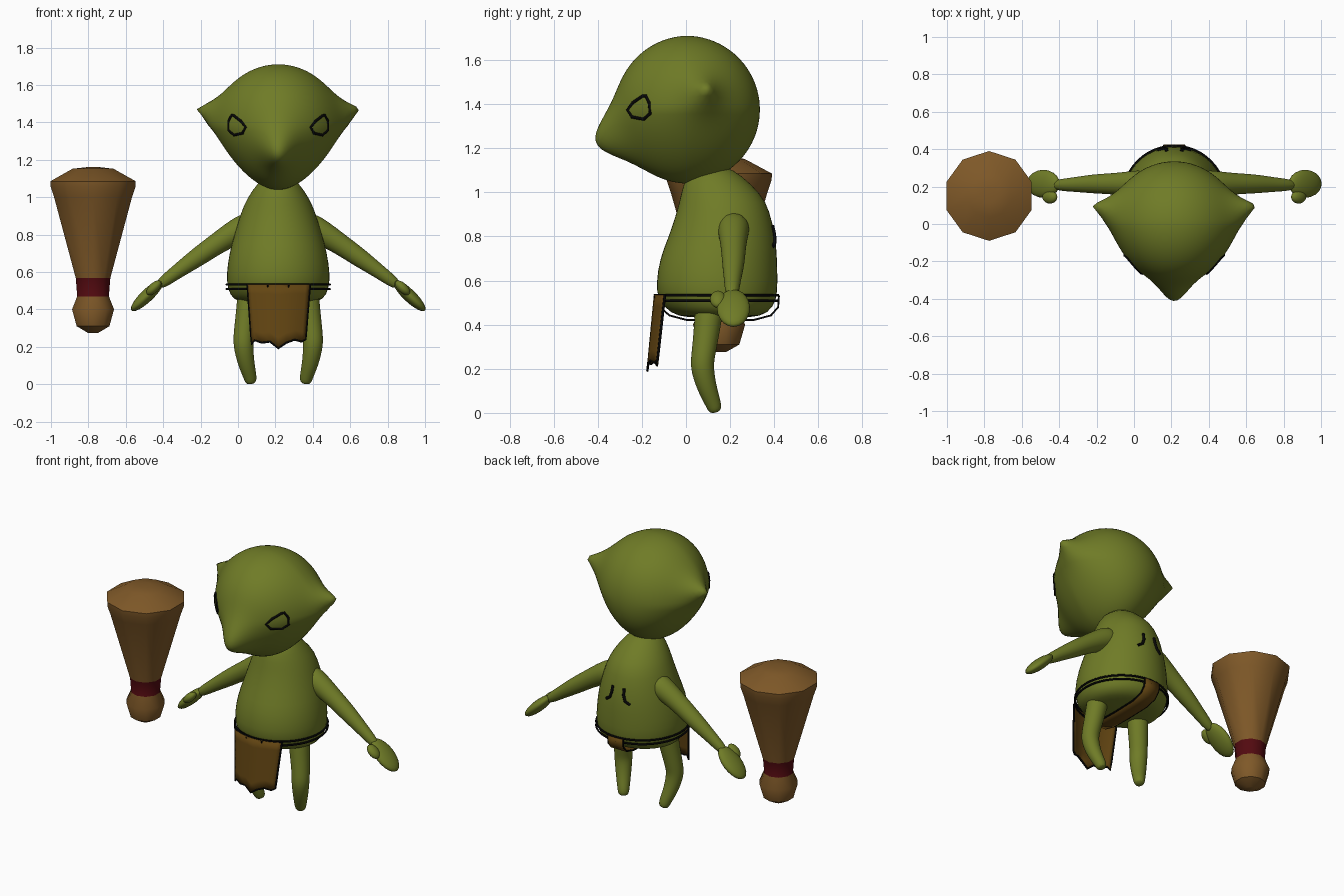
import bpy, bmesh, math
from mathutils import Vector
from mathutils.bvhtree import BVHTree

cube = bpy.data.objects.get("Cube")
if cube:
    bpy.data.objects.remove(cube)

CX = 0.215          # centre line of the figure


def material(name, rgb):
    m = bpy.data.materials.new(name)
    m.use_nodes = True
    m.diffuse_color = (*rgb, 1)
    bsdf = m.node_tree.nodes["Principled BSDF"]
    bsdf.inputs["Base Color"].default_value = (*rgb, 1)
    bsdf.inputs["Roughness"].default_value = 0.8
    return m


GREEN = material("skin green", (0.16, 0.20, 0.02))
WOOD = material("wood brown", (0.21, 0.098, 0.021))
CLOTH = material("cloth brown", (0.125, 0.06, 0.006))
RED = material("dark red", (0.085, 0.003, 0.005))
BLACK = material("black", (0.002, 0.002, 0.002))


def finish(name, bm, mats, subsurf=0, angle=60):
    bmesh.ops.recalc_face_normals(bm, faces=bm.faces)
    me = bpy.data.meshes.new(name)
    bm.to_mesh(me)
    bm.free()
    ob = bpy.data.objects.new(name, me)
    bpy.context.collection.objects.link(ob)
    for m in mats:
        me.materials.append(m)
    if subsurf:
        mod = ob.modifiers.new("Smooth", "SUBSURF")
        mod.levels = mod.render_levels = subsurf
    bpy.ops.object.select_all(action="DESELECT")
    ob.select_set(True)
    bpy.context.view_layer.objects.active = ob
    bpy.ops.object.shade_smooth_by_angle(angle=math.radians(angle))
    return ob


def loft(rings, n):
    """Skin a list of (centre, u axis, v axis) ellipses."""
    bm = bmesh.new()
    loops = []
    for c, u, v in rings:
        angles = [math.tau * i / n for i in range(n)]
        loops.append([bm.verts.new(c + u * math.cos(a) + v * math.sin(a)) for a in angles])
    for a, b in zip(loops, loops[1:]):
        for i in range(n):
            bm.faces.new((a[i], a[(i + 1) % n], b[(i + 1) % n], b[i]))
    bm.faces.new(loops[0])
    bm.faces.new(loops[-1])
    return bm


def limb(name, side, path):
    """Tapered tube through (x offset, y, z, radius) stations."""
    pts = [Vector((CX + side * x, y, z)) for x, y, z, r in path]
    rings = []
    for i, p in enumerate(pts):
        t = (pts[min(i + 1, len(pts) - 1)] - pts[max(i - 1, 0)]).normalized()
        u = t.cross(Vector((0, 1, 0))).normalized()
        rings.append((p, u * path[i][3], t.cross(u) * path[i][3]))
    return finish(name, loft(rings, 12), [GREEN], 2, 80)


def line(name, pts, radius, closed=False):
    """Thin black outline along a path."""
    cu = bpy.data.curves.new(name, "CURVE")
    cu.dimensions = "3D"
    cu.bevel_depth = radius
    cu.bevel_resolution = 1
    cu.use_fill_caps = True
    sp = cu.splines.new("POLY")
    sp.points.add(len(pts) - 1)
    for q, p in zip(sp.points, pts):
        q.co = (*p, 1)
    sp.use_cyclic_u = closed
    cu.materials.append(BLACK)
    ob = bpy.data.objects.new(name, cu)
    bpy.context.collection.objects.link(ob)
    return ob


def project(tree, pts, side, direction):
    """Drop (x offset, z) points on a surface along y."""
    out = []
    for x, z in pts:
        hit = tree.ray_cast(Vector((CX + side * x, -2 * direction, z)), Vector((0, direction, 0)))[0]
        if hit:
            out.append(hit)
    return out


# Head: a sphere drawn out into a snout and two pointed ears
bm = bmesh.new()
bmesh.ops.create_icosphere(bm, subdivisions=5, radius=1)
snout = Vector((0, -0.94, -0.34)).normalized()
for v in bm.verts:
    d = v.co.normalized()
    low, front = max(0, -d.z), max(0, -d.y)
    p = d * 0.335 * (1 - 0.04 * front)
    p.x *= (1 - 0.3 * low) * (1 - 0.12 * front)
    p += snout * 0.112 * math.exp(-(d.angle(snout) / 0.37) ** 2)
    for s in (-1, 1):
        ear = Vector((s * 0.95, 0.215, 0.21)).normalized()
        p += ear * 0.125 * math.exp(-(d.angle(ear) / 0.22) ** 1.25)
    v.co = p + Vector((CX, 0, 1.375))
head_tree = BVHTree.FromBMesh(bm)
finish("head", bm, [GREEN], 0, 80)

# Torso: (height, half width, front y, back y)
torso = [(1.12, .05, .06, .18), (1.08, .11, .0, .25), (.99, .17, -.025, .345),
         (.92, .20, -.04, .38), (.80, .237, -.08, .408), (.70, .264, -.122, .416),
         (.59, .28, -.138, .418), (.51, .274, -.132, .415), (.45, .245, -.07, .375),
         (.43, .17, .0, .30)]
bm = loft([(Vector((CX, (f + b) / 2, z)), Vector((w, 0, 0)), Vector((0, (b - f) / 2, 0)))
           for z, w, f, b in torso], 24)
body_tree = BVHTree.FromBMesh(bm)
finish("torso", bm, [GREEN], 1, 80)

# Limbs, eyes and shoulder marks, once per side
eye = [(.248, 1.438), (.265, 1.406), (.265, 1.358), (.235, 1.332),
       (.19, 1.342), (.173, 1.374), (.198, 1.406), (.236, 1.436)]
mark = [(.04, .85), (.043, .81), (.055, .775), (.085, .755)]
for side, label in ((1, "left"), (-1, "right")):
    limb(label + "_leg", side, [(.15, .11, .52, .07), (.16, .10, .42, .064), (.185, .08, .27, .056),
                                (.188, .07, .21, .056), (.172, .095, .11, .046),
                                (.15, .125, .04, .037), (.144, .135, .0, .03)])
    limb(label + "_arm", side, [(.13, .215, .86, .08), (.22, .215, .82, .072), (.33, .215, .75, .058),
                                (.43, .215, .68, .054), (.55, .21, .595, .038), (.65, .208, .52, .03)])
    for part, c, size in (("_hand", (.70, .215, .475), (.118, .075, .034)),
                          ("_thumb", (.665, .145, .515), (.05, .036, .026))):
        bm = bmesh.new()
        bmesh.ops.create_uvsphere(bm, u_segments=20, v_segments=12, radius=1)
        along, across = Vector((side * .72, 0, -.69)), Vector((side * .69, 0, .72))
        for v in bm.verts:
            x, y, z = v.co
            v.co = (Vector((CX + side * c[0], c[1], c[2])) + along * x * size[0]
                    + Vector((0, y * size[1], 0)) + across * z * size[2])
        finish(label + part, bm, [GREEN], 0, 80)
    line(label + "_eye_outline", project(head_tree, eye, side, 1), .008, True)
    line(label + "_shoulder_mark", project(body_tree, mark, side, -1), .009)

# Belt edges
for name, z in (("belt_upper_edge", .533), ("belt_lower_edge", .508)):
    ring = [(CX + .276 * math.cos(a), .141 + .277 * math.sin(a), z)
            for a in (math.tau * i / 48 for i in range(48))]
    line(name, ring, .006, True)

# Front cloth with a ragged hem: (x offset, hem height)
hem = [(-.165, .215), (-.145, .235), (-.1, .222), (-.05, .228), (0, .192),
       (.05, .222), (.1, .238), (.145, .228), (.17, .24)]
ROWS = 6
grid = []
for r in range(ROWS + 1):
    t = r / ROWS
    grid.append([Vector((CX + x * (1 - .14 * t), -.142 - .033 * t + 1.6 * x * x, .535 + (z - .535) * t))
                 for x, z in hem])


def sheet(name, rows):
    bm = bmesh.new()
    vs = [[bm.verts.new(p) for p in row] for row in rows]
    for a, b in zip(vs, vs[1:]):
        for i in range(len(a) - 1):
            bm.faces.new((a[i], a[i + 1], b[i + 1], b[i]))
    ob = finish(name, bm, [CLOTH])
    mod = ob.modifiers.new("Thickness", "SOLIDIFY")
    mod.thickness = .008
    mod.offset = 0


sheet("front_cloth", grid)
line("front_cloth_edge", [r[0] for r in grid] + grid[-1][1:-1] + [r[-1] for r in reversed(grid)], .006)
line("front_cloth_top", grid[0], .005)

# Strap passing under the body from the back of the belt to the front
strap = [(.421, .53), (.418, .48), (.385, .442), (.31, .422), (.14, .418),
         (.0, .422), (-.075, .442), (-.13, .49), (-.142, .53)]
sheet("under_strap", [[Vector((CX + x, y, z)) for x in (-.055, 0, .055)] for y, z in strap])
for x, label in ((-.055, "right"), (.055, "left")):
    line("under_strap_%s_edge" % label, [(CX + x, y, z) for y, z in strap], .005)

# Ten-sided club: (height, radius)
profile = [(1.16, .04), (1.152, .115), (1.085, .24), (1.055, .238), (1.0, .219), (.567, .097),
           (.47, .089), (.40, .118), (.31, .092), (.275, .03)]
turn = math.radians(18)
u = Vector((math.cos(turn), math.sin(turn), 0))
v = Vector((-math.sin(turn), math.cos(turn), 0))
bm = loft([(Vector((-.775, .15, z)), u * r, v * r) for z, r in profile], 10)
for f in bm.faces:
    f.material_index = 1 if .48 < f.calc_center_median().z < .56 else 0
finish("club", bm, [WOOD, RED], 0, 40)
